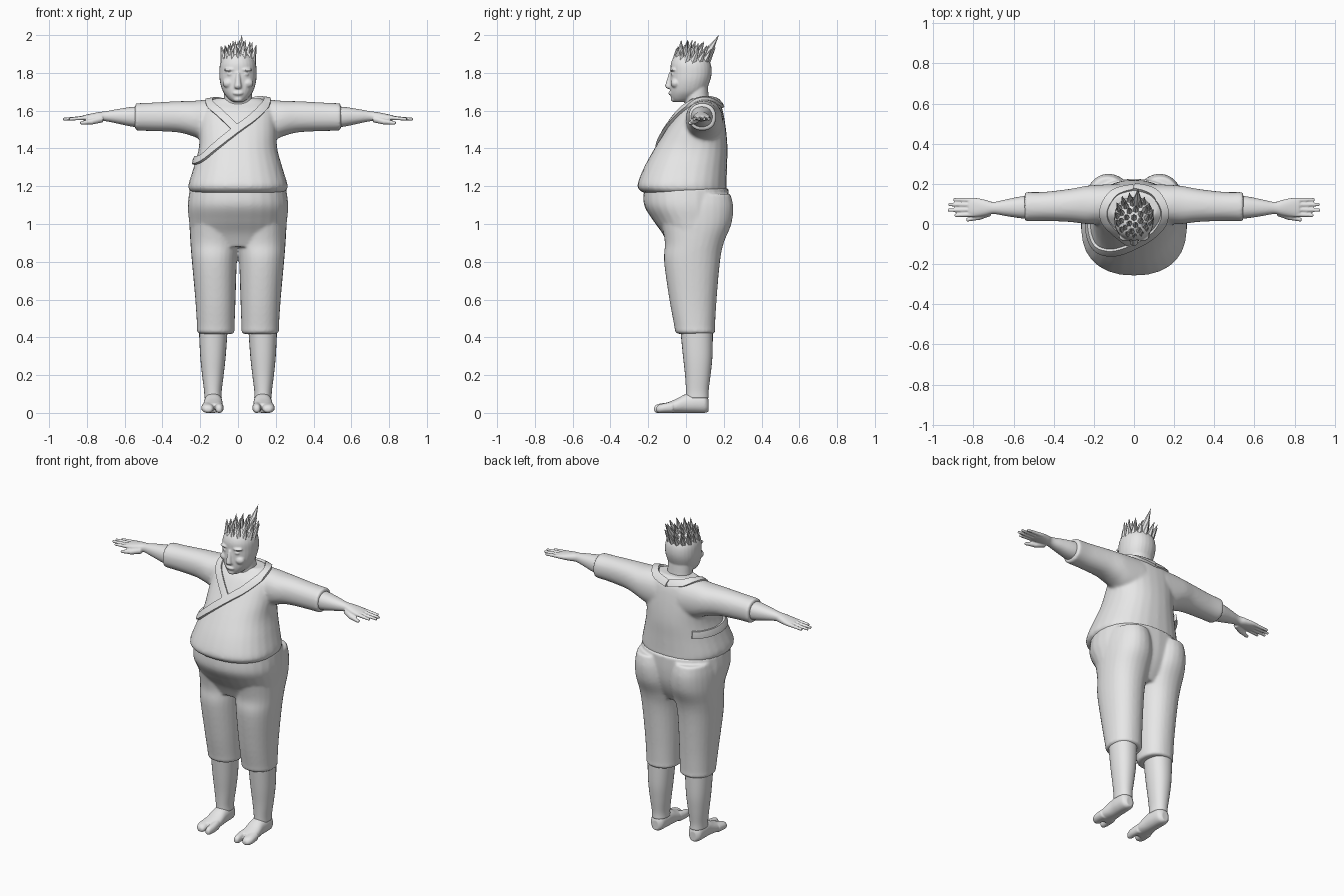
import bpy, bmesh, math, random
from mathutils import Vector, Matrix
from mathutils.bvhtree import BVHTree

random.seed(4)
if "Cube" in bpy.data.objects:
    bpy.data.objects.remove(bpy.data.objects["Cube"])

grey = bpy.data.materials.new("plain_grey")
grey.use_nodes = True
grey.diffuse_color = (0.8, 0.8, 0.8, 1)
grey.node_tree.nodes["Principled BSDF"].inputs["Base Color"].default_value = (0.8, 0.8, 0.8, 1)

BOTH = (1, -1)


def spline(points, steps):
    """Smooth interpolation through tuples of any length."""
    out = []
    last = len(points) - 1
    for i in range(last):
        a, b, c, d = (points[max(0, min(last, i + k))] for k in (-1, 0, 1, 2))
        for s in range(steps):
            t = s / steps
            out.append(tuple(
                q + t / 2 * (r - p + t * (2 * p - 5 * q + 4 * r - u + t * (3 * (q - r) + u - p)))
                for p, q, r, u in zip(a, b, c, d)))
    return out + [tuple(points[-1])]


def loft(bm, rings, axis="z", sides=(1,), power=2.2, count=28):
    """Skin rounded rings given as (position, min a, max a, min b, max b)."""
    for side in sides:
        loops = []
        for t, a0, a1, b0, b1 in spline(rings, 5):
            loop = []
            for k in range(count):
                ang = math.tau * k / count
                c, s = math.cos(ang), math.sin(ang)
                a = (a0 + a1) / 2 + (a1 - a0) / 2 * math.copysign(abs(c) ** (2 / power), c)
                b = (b0 + b1) / 2 + (b1 - b0) / 2 * math.copysign(abs(s) ** (2 / power), s)
                x, y, z = {"z": (a, b, t), "x": (t, a, b), "y": (a, t, b)}[axis]
                loop.append(bm.verts.new((x * side, y, z)))
            loops.append(loop)
        for low, high in zip(loops, loops[1:]):
            for k in range(count):
                n = (k + 1) % count
                bm.faces.new((low[k], low[n], high[n], high[k]))
        bm.faces.new(loops[0])
        bm.faces.new(loops[-1])


def upright(rings):
    """Rings symmetric in x, given as (height, half width, front, back)."""
    return [(z, -w, w, f, b) for z, w, f, b in rings]


def tube(bm, start, end, r0, r1, sides=(1,), segments=12):
    for side in sides:
        p, q = (Vector((v[0] * side, v[1], v[2])) for v in (start, end))
        turn = (q - p).to_track_quat("Z", "Y").to_matrix().to_4x4()
        bmesh.ops.create_cone(bm, cap_ends=True, segments=segments, radius1=r0, radius2=r1,
                              depth=(q - p).length, matrix=Matrix.Translation((p + q) / 2) @ turn)


def ball(bm, centre, radii, sides=(1,)):
    for side in sides:
        place = Matrix.Translation((centre[0] * side, centre[1], centre[2]))
        bmesh.ops.create_uvsphere(bm, u_segments=16, v_segments=10, radius=1,
                                  matrix=place @ Matrix.Diagonal((*radii, 1)))


def finish(name, bm, voxel=0, relax=4, smooth=True):
    bmesh.ops.recalc_face_normals(bm, faces=bm.faces)
    for f in bm.faces:
        f.smooth = smooth
    mesh = bpy.data.meshes.new(name)
    bm.to_mesh(mesh)
    bm.free()
    mesh.materials.append(grey)
    obj = bpy.data.objects.new(name, mesh)
    bpy.context.collection.objects.link(obj)
    if voxel:
        fuse = obj.modifiers.new("fuse", "REMESH")
        fuse.mode = "VOXEL"
        fuse.voxel_size = voxel
        fuse.use_smooth_shade = True
        soften = obj.modifiers.new("soften", "SMOOTH")
        soften.factor = 0.5
        soften.iterations = relax
    return obj


# Shirt: big belly, wide sleeves
bm = bmesh.new()
loft(bm, upright([(1.165, .24, -.225, .205), (1.18, .258, -.247, .215), (1.21, .262, -.257, .215),
                  (1.3, .235, -.222, .217), (1.4, .208, -.167, .22), (1.5, .205, -.105, .212),
                  (1.6, .2, -.04, .195), (1.64, .17, 0, .175), (1.665, .12, .02, .15)]), power=2.3)
loft(bm, [(.08, .0, .2, 1.42, 1.66), (.18, .0, .195, 1.44, 1.657), (.24, .0, .19, 1.465, 1.652),
          (.32, .01, .175, 1.485, 1.65), (.45, .015, .16, 1.492, 1.643), (.545, .013, .16, 1.494, 1.639)],
     "x", BOTH)
shirt = finish("shirt", bm, .009, 8)

# Trousers: hips and two cropped legs
bm = bmesh.new()
loft(bm, upright([(.88, .22, -.09, .15), (.95, .25, -.125, .19), (1.02, .26, -.175, .215),
                  (1.1, .266, -.222, .225), (1.19, .255, -.222, .225)]))
loft(bm, [(.418, .025, .205, -.045, .145), (.432, .018, .217, -.058, .155), (.46, .018, .217, -.062, .154),
          (.6, .013, .226, -.088, .162), (.8, .006, .244, -.116, .18), (.9, -.005, .252, -.112, .2),
          (1, -.01, .257, -.13, .24), (1.09, .0, .255, -.15, .25), (1.16, .02, .24, -.1, .235)],
     sides=BOTH)
finish("trousers", bm, .008, 6)

# Bare lower legs
bm = bmesh.new()
loft(bm, [(.08, .086, .178, .0, .12), (.12, .086, .18, .0, .12), (.2, .076, .19, -.005, .13),
          (.3, .065, .2, -.016, .14), (.44, .055, .207, -.03, .142)], sides=BOTH)
finish("lower_legs", bm)

# Feet with a split big toe
bm = bmesh.new()
loft(bm, [(.12, .11, .155, .008, .07), (.1, .09, .175, 0, .1), (.05, .084, .18, 0, .106),
          (.0, .082, .18, 0, .1), (-.05, .08, .186, 0, .075), (-.11, .084, .19, 0, .05)], "y", BOTH)
loft(bm, [(-.07, .079, .124, 0, .06), (-.12, .076, .122, 0, .052), (-.155, .082, .118, 0, .045),
          (-.169, .09, .11, .008, .03)], "y", BOTH)
loft(bm, [(-.07, .12, .192, 0, .06), (-.12, .128, .194, 0, .05), (-.145, .132, .186, 0, .042),
          (-.158, .142, .172, .008, .028)], "y", BOTH)
finish("feet", bm, .005, 3)

# Forearms and hands
bm = bmesh.new()
loft(bm, [(.5, .025, .143, 1.512, 1.623), (.56, .028, .138, 1.515, 1.62), (.64, .04, .122, 1.532, 1.608),
          (.7, .05, .11, 1.544, 1.597), (.74, .042, .12, 1.543, 1.592), (.79, .036, .13, 1.545, 1.582),
          (.825, .04, .126, 1.55, 1.574)], "x", BOTH)
for y, tip, spread in ((.118, .9, .004), (.095, .925, .002), (.071, .927, -.002), (.048, .895, -.005)):
    tube(bm, (.79, y, 1.563), (tip, y + spread, 1.555), .0125, .008, BOTH)
tube(bm, (.72, .058, 1.557), (.78, .032, 1.54), .02, .015, BOTH)
tube(bm, (.77, .036, 1.543), (.835, .02, 1.534), .0155, .009, BOTH)
finish("arms_and_hands", bm, .0045, 3)

# Head, neck and face
bm = bmesh.new()
loft(bm, upright([(1.58, .09, .0, .15), (1.64, .076, -.005, .125), (1.74, .074, .0, .115)]))
loft(bm, upright([(1.646, .028, -.062, .0), (1.665, .052, -.077, .05), (1.7, .079, -.084, .1),
                  (1.75, .095, -.084, .125), (1.8, .099, -.082, .136), (1.85, .094, -.08, .13),
                  (1.89, .072, -.06, .105), (1.915, .03, -.02, .06)]))
tube(bm, (0, -.08, 1.8), (0, -.094, 1.728), .01, .018)
ball(bm, (0, -.092, 1.728), (.02, .017, .013))
ball(bm, (0, -.08, 1.692), (.028, .014, .011))
ball(bm, (0, -.065, 1.66), (.025, .016, .014))
ball(bm, (.042, -.066, 1.817), (.034, .02, .009), BOTH)
ball(bm, (.04, -.068, 1.793), (.018, .013, .009), BOTH)
ball(bm, (.05, -.055, 1.745), (.032, .026, .026), BOTH)
finish("head", bm, .005, 4)

# Spiky hair: layered spikes leaning backwards, with one tall tuft
bm = bmesh.new()
middle = Vector((0, .028, 1.835))
for tilt, number in ((0, 1), (24, 7), (46, 11), (66, 15)):
    for k in range(number):
        ang = math.tau * (k + tilt / 50) / number
        lean = math.radians(tilt)
        out = Vector((math.sin(lean) * math.cos(ang), math.sin(lean) * math.sin(ang), math.cos(lean)))
        root = middle + Vector((out.x * .083, out.y * .092, out.z * .065))
        way = (Vector((0, .4, 1)) + out * .35).normalized()
        tip = root + way * random.uniform(.065, .095)
        tip.z = min(tip.z, 1.975)
        tube(bm, root - way * .015, tip, .023, .001, segments=6)
tube(bm, (.015, .1, 1.88), (.02, .174, 2), .03, .0005, segments=6)
finish("hair_spikes", bm, smooth=False)

# Wrap collar: bands laid over the shirt surface
bpy.context.view_layer.update()
surface = BVHTree.FromObject(shirt, bpy.context.evaluated_depsgraph_get())


def band(name, path, lift, width=.021):
    bm = bmesh.new()
    points = [Vector(p) for p in spline(path, 8)]
    rows = []
    for i, p in enumerate(points):
        spot, normal = surface.find_nearest(p)[:2]
        along = points[min(i + 1, len(points) - 1)] - points[max(i - 1, 0)]
        across = along.cross(normal).normalized() * width
        row = []
        for offset, height in ((-1, -.006), (-1, lift), (0, lift + .002), (1, lift), (1, -.006)):
            spot2, normal2 = surface.find_nearest(spot + across * offset)[:2]
            row.append(bm.verts.new(spot2 + normal2 * height))
        rows.append(row)
    for a, b in zip(rows, rows[1:]):
        for k in range(5):
            n = (k + 1) % 5
            bm.faces.new((a[k], a[n], b[n], b[k]))
    bm.faces.new(rows[0])
    bm.faces.new(rows[-1])
    obj = finish(name, bm)
    bpy.ops.object.select_all(action="DESELECT")
    obj.select_set(True)
    bpy.context.view_layer.objects.active = obj
    bpy.ops.object.shade_smooth_by_angle(angle=math.radians(40))


band("under_collar", [(0, .18, 1.63), (-.09, .16, 1.65), (-.145, .09, 1.66), (-.145, .02, 1.63),
                      (-.09, -.04, 1.58), (-.01, -.1, 1.5)], .009)
band("over_collar_and_sash", [(0, .18, 1.63), (.09, .16, 1.65), (.145, .09, 1.66), (.145, .02, 1.63),
                              (.08, -.05, 1.56), (0, -.1, 1.5), (-.11, -.14, 1.415), (-.2, -.12, 1.35),
                              (-.23, 0, 1.335), (-.2, .13, 1.34), (-.17, .18, 1.345)], .015)
